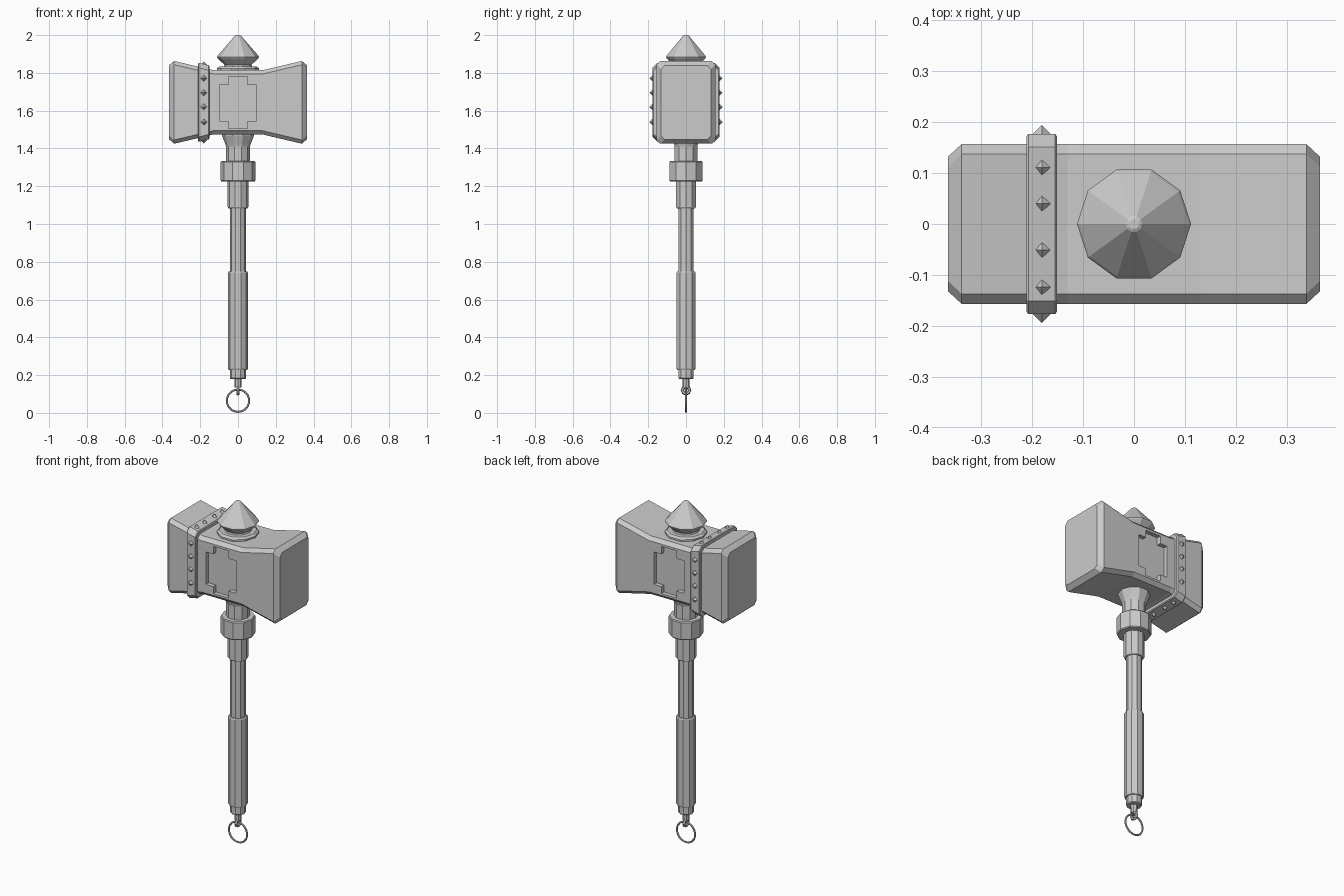
import bpy, bmesh, math
from mathutils import Vector

if "Cube" in bpy.data.objects:
    bpy.data.objects.remove(bpy.data.objects["Cube"])

CZ = 1.644  # height of the head's centre line


def make(name, bm):
    bmesh.ops.recalc_face_normals(bm, faces=bm.faces)
    me = bpy.data.meshes.new(name)
    bm.to_mesh(me)
    bm.free()
    ob = bpy.data.objects.new(name, me)
    bpy.context.collection.objects.link(ob)
    return ob


def skin(name, loops):
    """Join equal-length loops into a closed solid with capped ends."""
    bm = bmesh.new()
    rings = [[bm.verts.new(p) for p in loop] for loop in loops]
    n = len(rings[0])
    for a, b in zip(rings, rings[1:]):
        for i in range(n):
            j = (i + 1) % n
            bm.faces.new((a[i], a[j], b[j], b[i]))
    bm.faces.new(rings[0])
    bm.faces.new(rings[-1])
    return make(name, bm)


def lathe(name, profile, n=10):
    return skin(name, [[(r * math.cos(math.tau * i / n), r * math.sin(math.tau * i / n), z)
                        for i in range(n)] for r, z in profile])


def section(x, hy, hz, c):
    """Rectangle with chamfered corners, across the x axis."""
    pts = [(hy, hz - c), (hy - c, hz), (c - hy, hz), (-hy, hz - c),
           (-hy, c - hz), (c - hy, -hz), (hy - c, -hz), (hy, c - hz)]
    return [(x, y, CZ + z) for y, z in pts]


def torus(name, centre, R, r, n, m, plane):
    bm = bmesh.new()
    rings = []
    for i in range(n):
        a = math.tau * i / n
        ring = []
        for k in range(m):
            b = math.tau * k / m
            u, w = (R + r * math.cos(b)) * math.cos(a), (R + r * math.cos(b)) * math.sin(a)
            t = r * math.sin(b)
            p = (u, t, w) if plane == 'XZ' else (t, u, w)
            ring.append(bm.verts.new(Vector(centre) + Vector(p)))
        rings.append(ring)
    for i in range(n):
        a, b = rings[i], rings[(i + 1) % n]
        for k in range(m):
            l = (k + 1) % m
            bm.faces.new((a[k], a[l], b[l], b[k]))
    return make(name, bm)


# Hammer head: flared ends, narrow waist
half = [(0.365, 0.132, 0.196), (0.338, 0.157, 0.219), (0.13, 0.157, 0.170)]
stations = [(-x, y, z) for x, y, z in half] + half[::-1]
head = skin("hammer_head", [section(x, y, z, 0.02) for x, y, z in stations])

# Stepped recess on the front and back faces
outline = [(0.05, 0.137), (0.05, 0.092), (0.097, 0.092), (0.097, -0.098), (0.05, -0.098), (0.05, -0.139)]
outline += [(-x, z) for x, z in outline[::-1]]
for s in (-1, 1):
    cutter = skin("recess_cutter", [[(x, s * y, CZ + z) for x, z in outline] for y in (0.132, 0.2)])
    cutter.hide_render = True
    mod = head.modifiers.new("recess", 'BOOLEAN')
    mod.operation, mod.object, mod.solver = 'DIFFERENCE', cutter, 'EXACT'
    bpy.context.view_layer.objects.active = head
    bpy.ops.object.modifier_apply(modifier=mod.name)
    bpy.data.objects.remove(cutter)

# Band around the head, following its slope
skin("head_band", [section(-0.211, 0.172, 0.206, 0.024), section(-0.207, 0.177, 0.209, 0.026),
                   section(-0.155, 0.177, 0.196, 0.026), section(-0.151, 0.172, 0.191, 0.024)])

# Pointed studs on all four sides of the band
bm = bmesh.new()


def stud(x, y, z, r=0.017):
    vs = [bm.verts.new((x + dx * r, y + dy * r, z + dz * r)) for dx, dy, dz in
          ((1, 0, 0), (0, 1, 0), (-1, 0, 0), (0, -1, 0), (0, 0, 1), (0, 0, -1))]
    for i in range(4):
        for tip in (4, 5):
            bm.faces.new((vs[i], vs[(i + 1) % 4], vs[tip]))


for s in (-1, 1):
    for z in (1.772, 1.695, 1.62, 1.54):
        stud(-0.181, s * 0.177, z)
    for y in (0.111, 0.04, -0.051, -0.124):
        stud(-0.181, y, CZ + s * 0.2)
make("band_studs", bm)

# Top spike with its base plate
lathe("top_plate", [(0.112, 1.80), (0.112, 1.823), (0.1, 1.834), (0.07, 1.834)])
lathe("top_spike", [(0.078, 1.82), (0.072, 1.843), (0.108, 1.877), (0.112, 1.884),
                    (0.108, 1.891), (0.016, 1.997), (0.01, 2.0)])

# Handle parts from the head downwards
lathe("neck", [(0.088, 1.49), (0.084, 1.465), (0.068, 1.425), (0.063, 1.41), (0.063, 1.32)])
lathe("collar", [(0.088, 1.333), (0.092, 1.328), (0.092, 1.23), (0.088, 1.225)])
lathe("lower_sleeve", [(0.055, 1.24), (0.055, 1.09), (0.05, 1.083)])
lathe("shaft", [(0.043, 1.10), (0.043, 0.73)])
lathe("grip", [(0.049, 0.748), (0.053, 0.742), (0.053, 0.235), (0.049, 0.228)])
lathe("pommel", [(0.043, 0.24), (0.043, 0.185), (0.039, 0.18)])

# Eyelet and hanging ring
lathe("eyelet_stem", [(0.02, 0.19), (0.018, 0.135)], 8)
torus("eyelet", (0, 0, 0.12), 0.019, 0.009, 8, 6, 'YZ')
torus("hanging_ring", (0, 0, 0.0645), 0.059, 0.0055, 24, 6, 'XZ')
